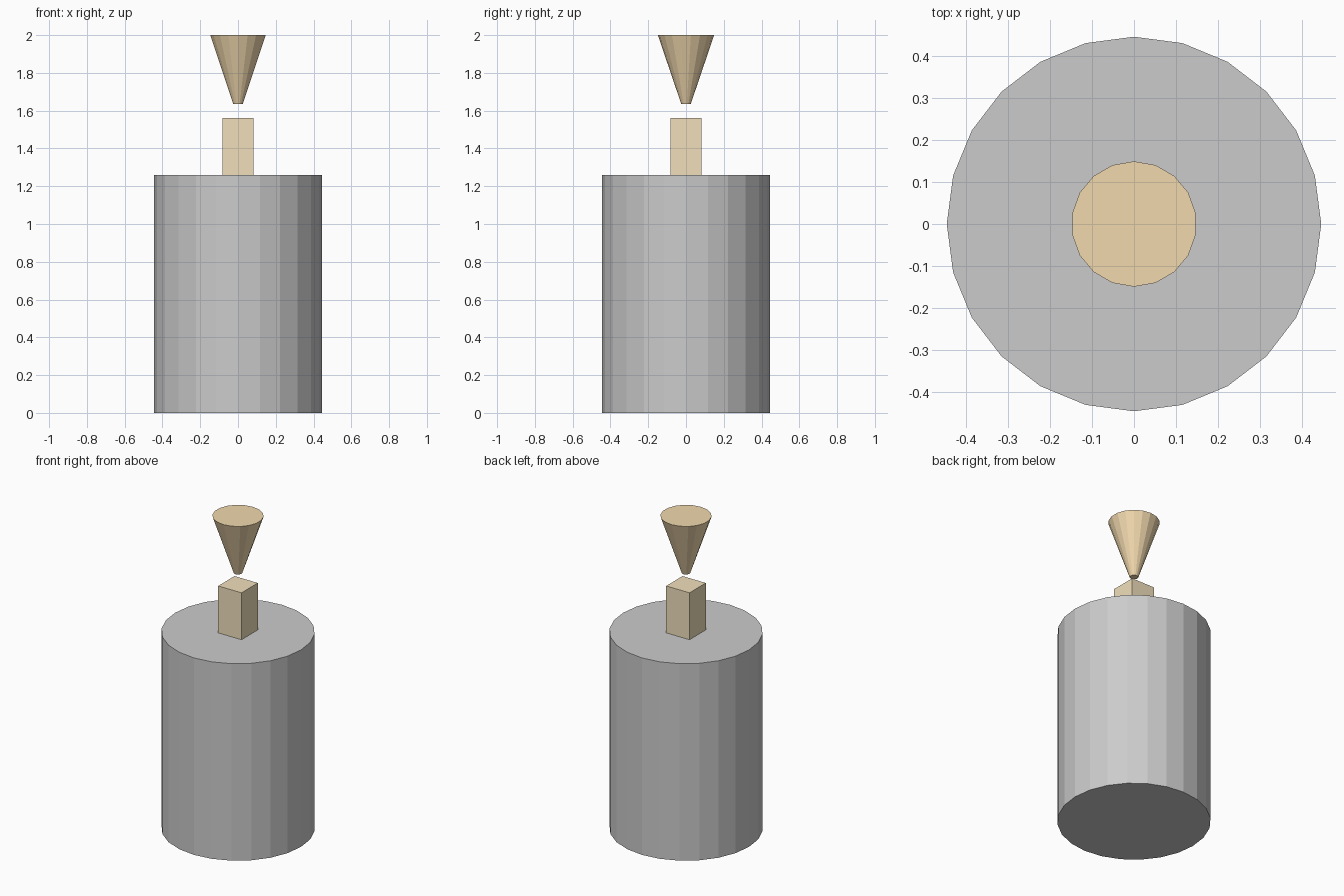
import bpy

if "Cube" in bpy.data.objects:
    bpy.data.objects.remove(bpy.data.objects["Cube"])


def material(name, colour):
    mat = bpy.data.materials.new(name)
    mat.diffuse_color = colour
    mat.use_nodes = True
    mat.node_tree.nodes["Principled BSDF"].inputs["Base Color"].default_value = mat.diffuse_color
    return mat


def frustum(name, sides, r_low, r_high, z0, z1, mat=None):
    bpy.ops.mesh.primitive_cone_add(vertices=sides, radius1=r_low, radius2=r_high,
                                    depth=z1 - z0, location=(0, 0, (z0 + z1) / 2))
    ob = bpy.context.object
    ob.name = name
    if mat:
        ob.data.materials.append(mat)
    return ob


# Candle body: 24-sided grey cylinder
frustum("candle_body", 24, 0.445, 0.445, 0.0, 1.26)

# Wick: square block standing on the body
bpy.ops.mesh.primitive_cube_add(size=1, location=(0, 0, 1.41))
wick = bpy.context.object
wick.name = "wick"
wick.scale = (0.165, 0.165, 0.30)
bpy.ops.object.transform_apply(location=False, rotation=False, scale=True)
wick.data.materials.append(material("pale_tan", (0.88, 0.74, 0.50, 1)))

# Flame: 18-sided inverted cone floating above the wick
frustum("flame", 18, 0.025, 0.149, 1.635, 2.0, material("warm_tan", (0.88, 0.69, 0.42, 1)))
